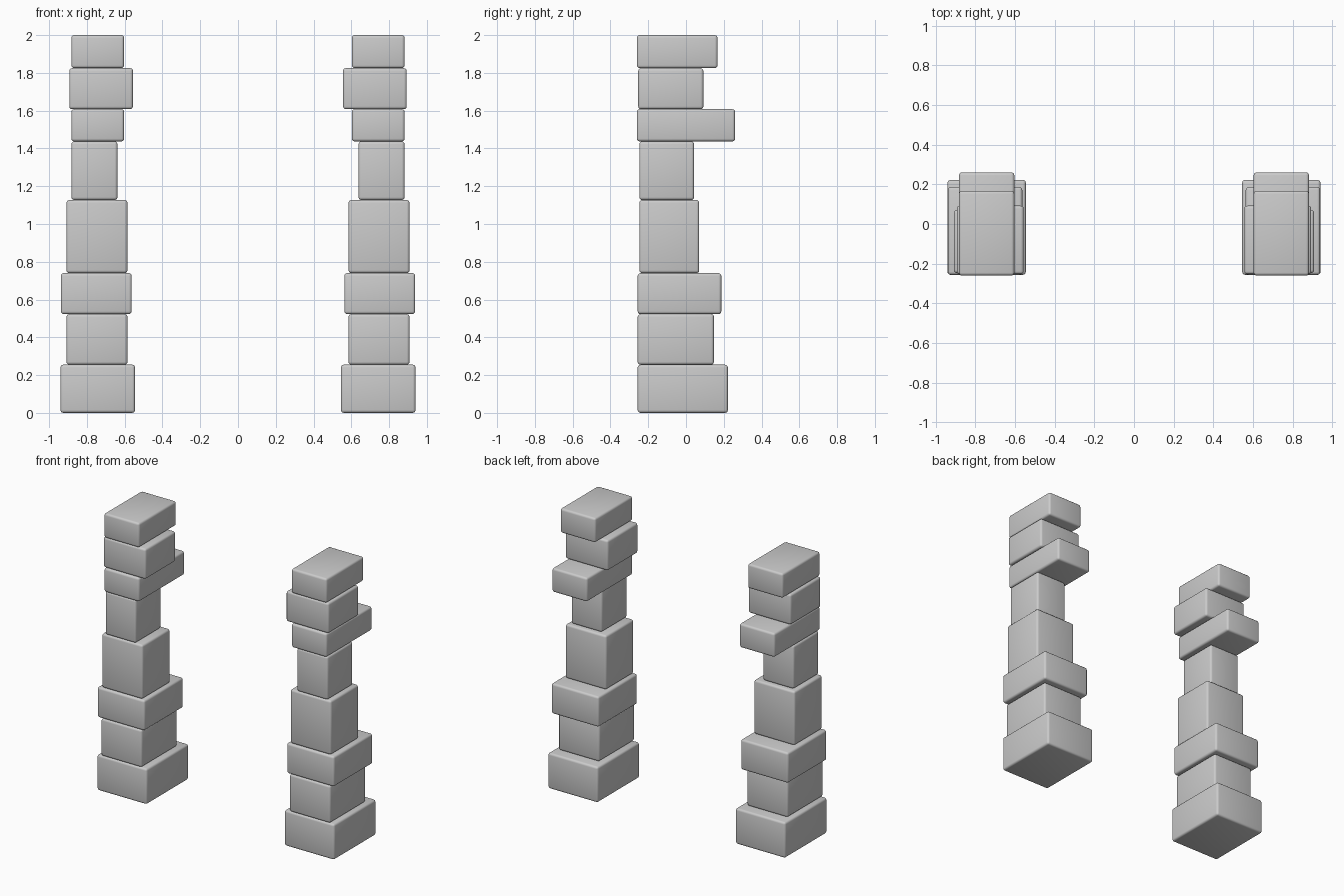
import bpy
import bmesh

cube = bpy.data.objects.get("Cube")
if cube:
    bpy.data.objects.remove(cube, do_unlink=True)

stone = bpy.data.materials.new("grey_stone")
stone.use_nodes = True
GREY = (0.6, 0.6, 0.6, 1)
stone.diffuse_color = GREY
stone.node_tree.nodes["Principled BSDF"].inputs["Base Color"].default_value = GREY

# Blocks from bottom to top: inner x, outer x, front y, back y, top z
BLOCKS = [
    ("base", 0.545, 0.94, -0.256, 0.222, 0.255),
    ("lower_shaft", 0.585, 0.908, -0.256, 0.148, 0.523),
    ("lower_band", 0.563, 0.938, -0.256, 0.187, 0.74),
    ("middle_shaft", 0.585, 0.908, -0.247, 0.07, 1.127),
    ("upper_shaft", 0.638, 0.882, -0.247, 0.043, 1.437),
    ("bracket", 0.603, 0.882, -0.26, 0.26, 1.608),
    ("upper_band", 0.556, 0.893, -0.253, 0.092, 1.825),
    ("cap", 0.603, 0.882, -0.26, 0.167, 2.0),
]


def rounded_block(name, lo, hi):
    """Box between two corners with small rounded edges."""
    bm = bmesh.new()
    bmesh.ops.create_cube(bm, size=1)
    for v in bm.verts:
        v.co = [hi[i] if v.co[i] > 0 else lo[i] for i in range(3)]
    bmesh.ops.bevel(bm, geom=bm.edges[:], offset=0.015, segments=3,
                    profile=0.5, affect='EDGES')
    bmesh.ops.recalc_face_normals(bm, faces=bm.faces[:])
    for f in bm.faces:
        f.smooth = True
    mesh = bpy.data.meshes.new(name)
    bm.to_mesh(mesh)
    bm.free()
    mesh.materials.append(stone)
    obj = bpy.data.objects.new(name, mesh)
    bpy.context.collection.objects.link(obj)


# Two mirrored pillars
for side, sign in (("left", 1), ("right", -1)):
    bottom = 0.0
    for part, inner, outer, front, back, top in BLOCKS:
        x0, x1 = sorted((sign * inner, sign * outer))
        rounded_block(f"{side}_pillar_{part}", (x0, front, bottom), (x1, back, top))
        bottom = top
